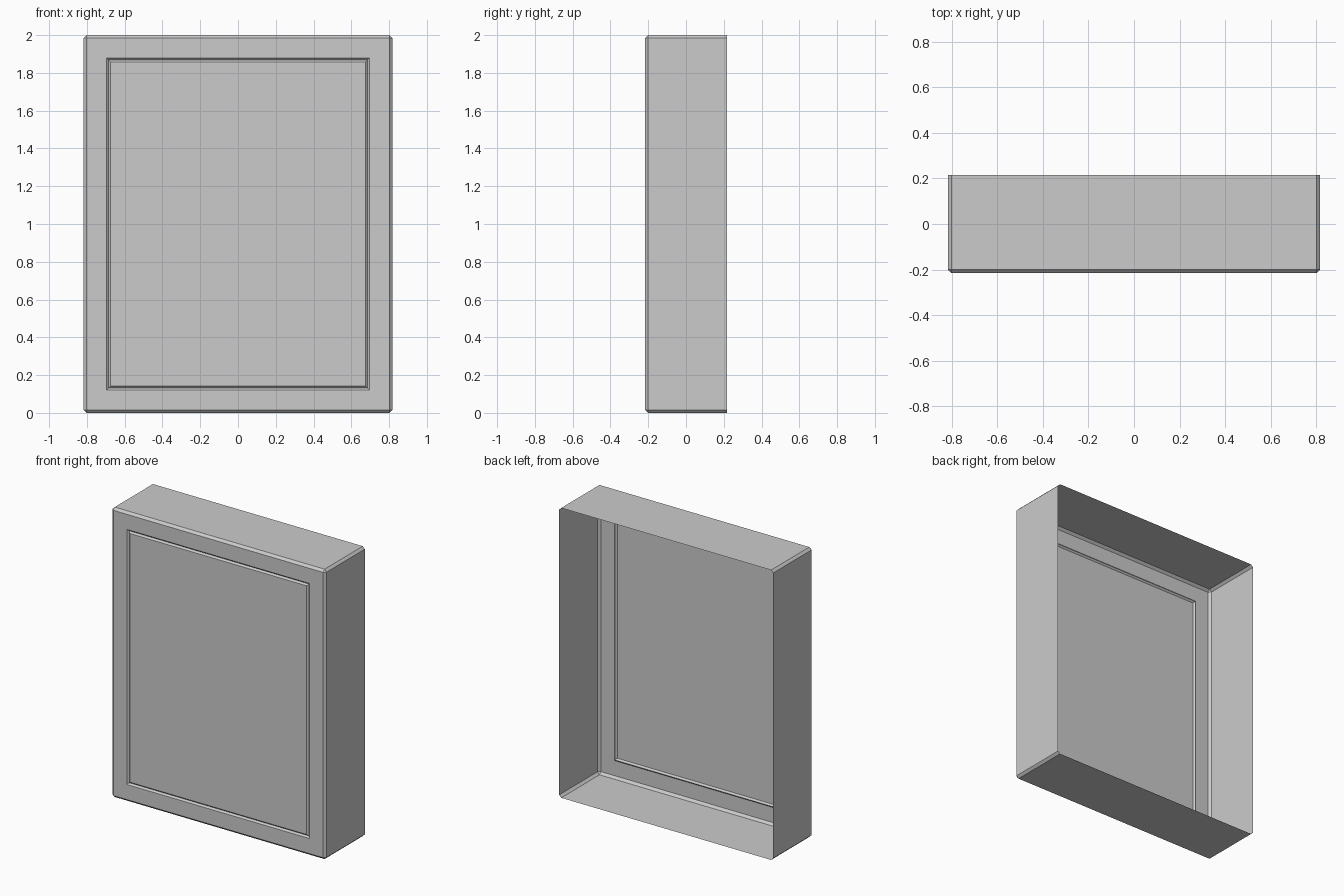
import bpy, bmesh
from mathutils import Vector

if "Cube" in bpy.data.objects:
    bpy.data.objects.remove(bpy.data.objects["Cube"])

WIDTH, DEPTH, HEIGHT = 1.634, 0.432, 2.0
CHAMFER = 0.016

bm = bmesh.new()

# Box shell standing on the ground
bmesh.ops.create_cube(bm, size=1.0)
bmesh.ops.scale(bm, vec=Vector((WIDTH, DEPTH, HEIGHT)), verts=bm.verts)
bmesh.ops.translate(bm, vec=Vector((0, 0, HEIGHT / 2)), verts=bm.verts)

# Open back
back = [f for f in bm.faces if f.normal.y > 0.9]
bmesh.ops.delete(bm, geom=back, context='FACES_ONLY')

# Chamfer every edge except the open rim
edges = [e for e in bm.edges if not e.is_boundary]
bmesh.ops.bevel(bm, geom=edges, offset=CHAMFER, offset_type='OFFSET',
                segments=1, profile=0.5, affect='EDGES')
bm.normal_update()

# Front panel outlined by a V-shaped groove: border, groove in, groove out
front = max((f for f in bm.faces if f.normal.y < -0.9), key=lambda f: f.calc_area())
for thickness, depth in ((0.104, 0), (0.011, -0.011), (0.011, 0.011)):
    bmesh.ops.inset_region(bm, faces=[front], thickness=thickness, depth=depth,
                           use_even_offset=True)
    bm.normal_update()

mesh = bpy.data.meshes.new("panel_cabinet_front")
bm.to_mesh(mesh)
bm.free()
obj = bpy.data.objects.new("panel_cabinet_front", mesh)
bpy.context.collection.objects.link(obj)
